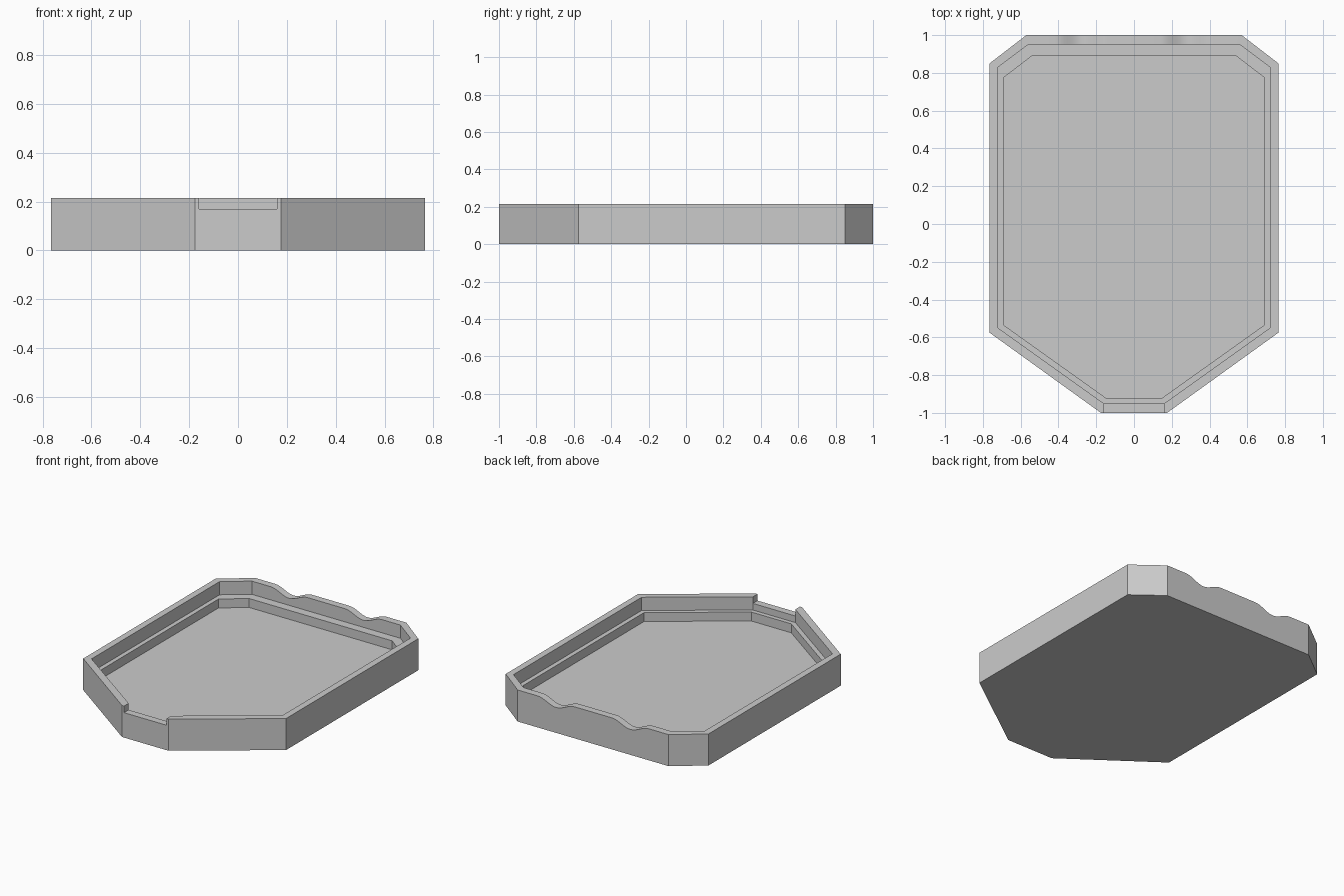
import bpy, bmesh, math

cube = bpy.data.objects.get("Cube")
if cube:
    bpy.data.objects.remove(cube, do_unlink=True)

HEIGHT, LEDGE, FLOOR = 0.215, 0.125, 0.064
DIP_CENTRE, DIP_HALF, DIP_DEPTH, STEPS = 0.28, 0.14, 0.042, 16

grey = bpy.data.materials.new("plain grey")
grey.use_nodes = True
colour = (0.6, 0.6, 0.6, 1)
grey.diffuse_color = colour
grey.node_tree.nodes["Principled BSDF"].inputs["Base Color"].default_value = colour

# Half outlines from the front edge to the back edge
OUTER = [(0.175, -1.0), (0.765, -0.575), (0.765, 0.85), (0.57, 1.0)]
RIM = [(0.16, -0.95), (0.72, -0.55), (0.72, 0.83), (0.56, 0.95)]
POCKET = [(0.15, -0.92), (0.69, -0.535), (0.69, 0.775), (0.54, 0.89)]

# Finger dips sampled along the back edge, right to left
dip_xs = [side * DIP_CENTRE + DIP_HALF * (1 - 2 * i / STEPS)
          for side in (1, -1) for i in range(STEPS + 1)]


def dip(x):
    t = (abs(x) - DIP_CENTRE) / DIP_HALF
    return DIP_DEPTH * (1 + math.cos(math.pi * t)) / 2 if abs(t) < 1 else 0


def ring(bm, half, z, dipped=False):
    """Mirrored closed outline; the back edge can carry the dips."""
    back = half[-1][1]
    pts = half + [(x, back) for x in dip_xs] + [(-x, y) for x, y in reversed(half)]
    return [bm.verts.new((x, y, z - (dip(x) if dipped and y == back else 0)))
            for x, y in pts]


# Tray body: outer wall, rim, ledge and pocket
bm = bmesh.new()
rings = [ring(bm, OUTER, 0), ring(bm, OUTER, HEIGHT, True),
         ring(bm, RIM, HEIGHT, True), ring(bm, RIM, LEDGE),
         ring(bm, POCKET, LEDGE), ring(bm, POCKET, FLOOR)]
for a, b in zip(rings, rings[1:]):
    for i in range(len(a)):
        j = (i + 1) % len(a)
        bm.faces.new((a[i], a[j], b[j], b[i]))
bm.faces.new(rings[0])
bm.faces.new(rings[-1])
bmesh.ops.recalc_face_normals(bm, faces=bm.faces)
mesh = bpy.data.meshes.new("tray")
bm.to_mesh(mesh)
bm.free()
mesh.materials.append(grey)
tray = bpy.data.objects.new("tray", mesh)
bpy.context.collection.objects.link(tray)

# Notch through the front wall
bpy.ops.mesh.primitive_cube_add(size=1, location=(0, -1.02, 0.27))
cutter = bpy.context.object
cutter.name = "notch_cutter"
cutter.scale = (0.32, 0.16, 0.2)
cutter.hide_render = True
cutter.data.materials.append(grey)
notch = tray.modifiers.new("front notch", "BOOLEAN")
notch.operation, notch.object, notch.solver = "DIFFERENCE", cutter, "EXACT"

bpy.ops.object.select_all(action="DESELECT")
tray.select_set(True)
bpy.context.view_layer.objects.active = tray
bpy.ops.object.modifier_apply(modifier=notch.name)
bpy.data.objects.remove(cutter, do_unlink=True)
bpy.ops.object.shade_smooth_by_angle(angle=math.radians(30))
